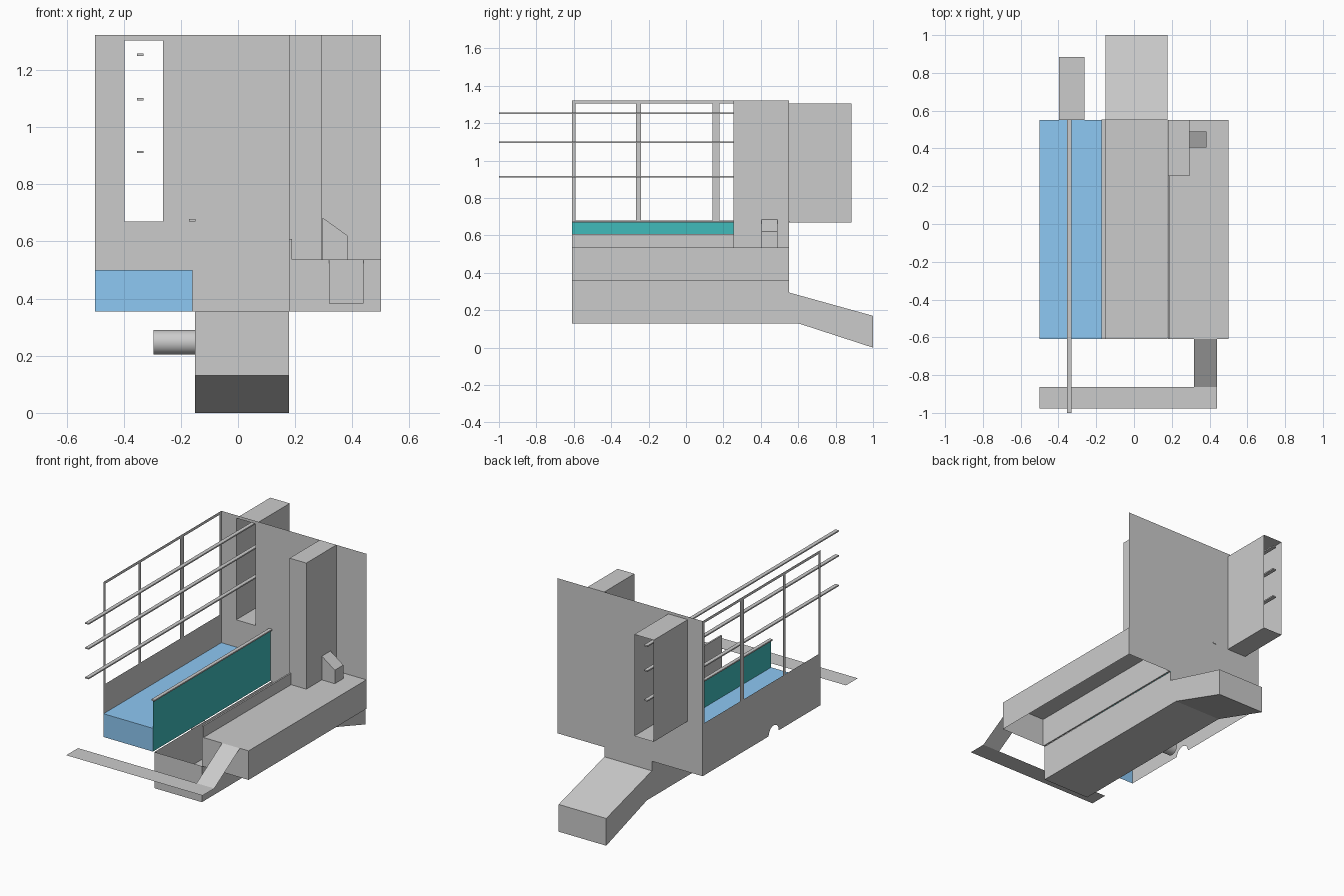
import bpy, math

if "Cube" in bpy.data.objects:
    bpy.data.objects.remove(bpy.data.objects["Cube"])


def material(name, color):
    m = bpy.data.materials.new(name)
    m.diffuse_color = color
    m.use_nodes = True
    m.node_tree.nodes["Principled BSDF"].inputs["Base Color"].default_value = m.diffuse_color
    return m


def mesh(name, verts, faces, mat=None):
    me = bpy.data.meshes.new(name)
    me.from_pydata(verts, [], faces)
    me.update()
    ob = bpy.data.objects.new(name, me)
    bpy.context.collection.objects.link(ob)
    if mat:
        me.materials.append(mat)
    return ob


def sheets(name, polys, mat=None):
    """Thin sheet-metal part made from separate flat polygons."""
    verts, faces = [], []
    for p in polys:
        faces.append(range(len(verts), len(verts) + len(p)))
        verts += p
    return mesh(name, verts, [list(f) for f in faces], mat)


def prism(name, a, b, skip=(), mat=None):
    """Loft outline a to outline b; skip leaves out side faces by index."""
    n = len(a)
    faces = [list(range(n))[::-1], list(range(n, 2 * n))]
    faces += [[i, (i + 1) % n, (i + 1) % n + n, i + n] for i in range(n) if i not in skip]
    return mesh(name, a + b, faces, mat)


def box(name, x, y, z, mat=None):
    pts = [(x[0], y[0]), (x[1], y[0]), (x[1], y[1]), (x[0], y[1])]
    return prism(name, [(*p, z[0]) for p in pts], [(*p, z[1]) for p in pts], mat=mat)


def rect_x(x, y0, y1, z0, z1):
    return [(x, y0, z0), (x, y1, z0), (x, y1, z1), (x, y0, z1)]


def rect_y(y, x0, x1, z0, z1):
    return [(x0, y, z0), (x1, y, z0), (x1, y, z1), (x0, y, z1)]


def rect_z(z, x0, x1, y0, y1):
    return [(x0, y0, z), (x1, y0, z), (x1, y1, z), (x0, y1, z)]


blue = material("blue", (0.27, 0.58, 0.9, 1))
teal = material("teal", (0.05, 0.5, 0.5, 1))

F, B = -0.61, 0.55          # front and back of the main body
LOW, TOP = 0.355, 1.322     # bottom and top of the upper body
SX0, SX1, SZ0, SZ1 = -0.397, -0.263, 0.67, 1.304   # shaft opening

# back wall with the shaft opening
sheets("back_wall", [
    rect_y(B, -0.5, SX0, LOW, TOP), rect_y(B, SX1, 0.5, LOW, TOP),
    rect_y(B, SX0, SX1, LOW, SZ0), rect_y(B, SX0, SX1, SZ1, TOP)])

# open-ended shaft behind the wall
E = 0.885
sheets("rear_shaft", [
    rect_x(SX0, B, E, SZ0, SZ1), rect_x(SX1, B, E, SZ0, SZ1),
    rect_z(SZ0, SX0, SX1, B, E), rect_z(SZ1, SX0, SX1, B, E)])

# left side panel with an arched notch, and railing above
arch = [(-0.5, -0.15 + 0.05 * math.cos(t), LOW + 0.05 * math.sin(t))
        for t in [math.pi * (1 - i / 12) for i in range(13)]]
SILL = 0.68
sheets("left_panel", [[(-0.5, F, LOW)] + arch + [(-0.5, B, LOW), (-0.5, B, SILL), (-0.5, F, SILL)]])
posts = [(F, -0.592), (-0.268, -0.24), (0.143, 0.18), (0.532, B)]
sheets("left_railing", [rect_x(-0.5, a, b, SILL, SZ1) for a, b in posts]
       + [rect_x(-0.5, F, B, SZ1, TOP)])

# three long rails running through the shaft
for i, z in enumerate((0.913, 1.098, 1.253)):
    box(f"long_rail_{i + 1}", (-0.354, -0.33), (-1.0, E), (z - 0.004, z + 0.004))

# blue deck: top and front skirt
sheets("deck", [rect_z(0.5, -0.5, -0.16, F, B), rect_y(F, -0.5, -0.16, LOW, 0.5)], blue)

# teal divider and its cap
sheets("divider_panel", [rect_x(-0.16, F, B, LOW, 0.67)], teal)
box("divider_cap", (-0.171, -0.149), (F, B + 0.003), (0.67, 0.678))

# lower chute, open on top, with the sloping outlet at the back
profile = [(F, 0.13), (0.6, 0.13), (1.0, 0.0), (1.0, 0.17), (B, 0.295), (B, LOW), (F, LOW)]
prism("lower_chute", [(-0.15, y, z) for y, z in profile],
      [(0.178, y, z) for y, z in profile], skip=(5,))

# drive stub on the left of the chute
bpy.ops.mesh.primitive_cylinder_add(vertices=32, radius=0.043, depth=0.145,
                                    location=(-0.2225, 0.0, 0.247),
                                    rotation=(0, math.pi / 2, 0))
bpy.context.object.name = "drive_stub"
bpy.ops.object.shade_smooth_by_angle()

# right side tray, open underneath, with curb on its inner edge
T = 0.536
sheets("side_tray", [rect_z(T, 0.18, 0.5, F, B), rect_x(0.5, F, B, LOW, T),
                     rect_y(F, 0.18, 0.5, LOW, T)])
box("tray_curb", (0.179, 0.189), (F, B), (LOW, 0.608))

# tall pillar against the wall
box("pillar", (0.179, 0.294), (0.253, B), (T, TOP))

# small control console with sloping top
outline = [(0.295, T), (0.384, T), (0.384, 0.62), (0.295, 0.684)]
prism("console", [(x, 0.405, z) for x, z in outline], [(x, 0.49, z) for x, z in outline])

# front step bar and its sloping arm
sheets("step_bar", [
    rect_z(0.382, -0.5, 0.44, -0.978, -0.862),
    [(0.318, -0.862, 0.382), (0.44, -0.862, 0.382), (0.44, F, T), (0.318, F, T)]])
